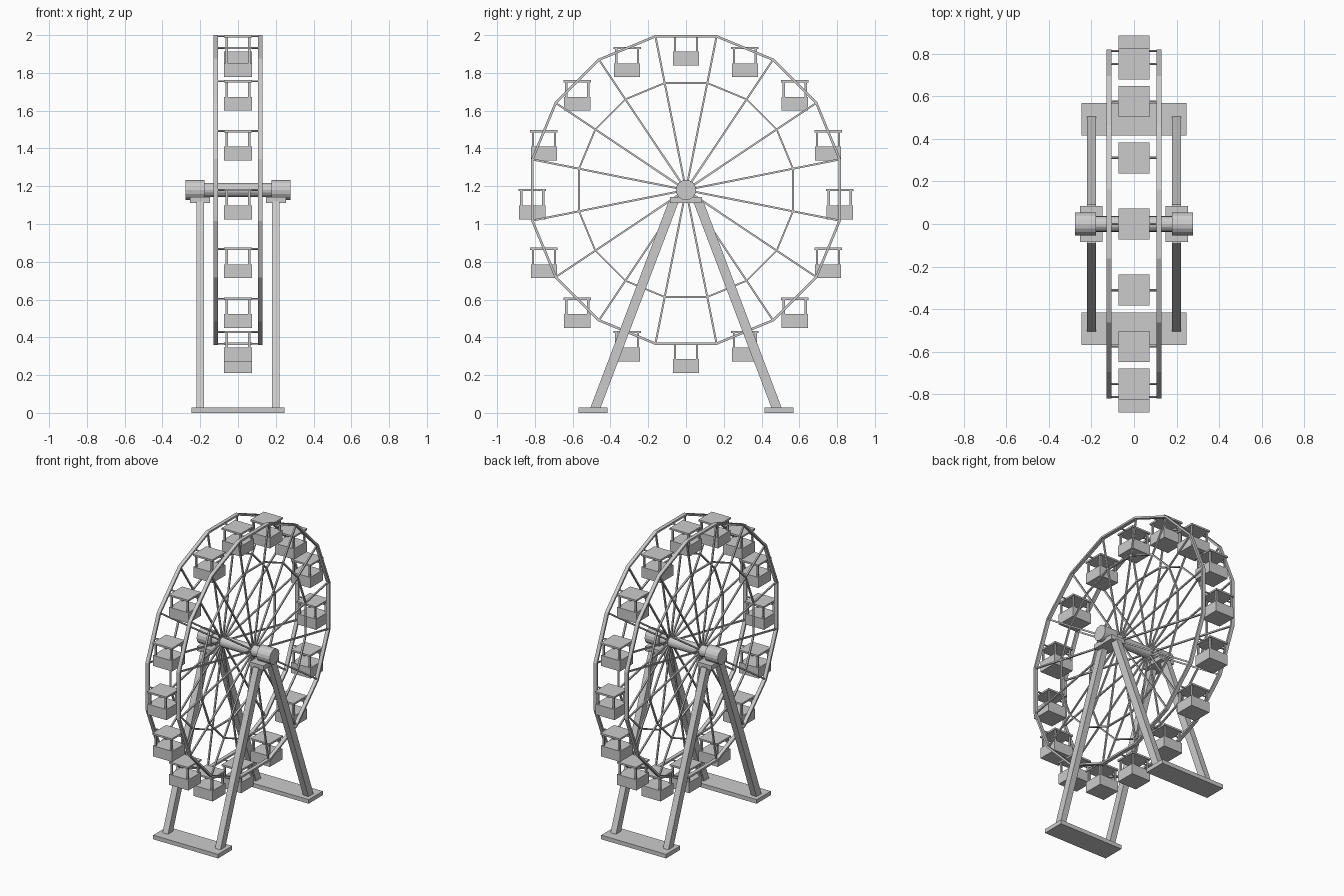
import bpy, bmesh
from math import sin, cos, pi
from mathutils import Vector, Matrix

if "Cube" in bpy.data.objects:
    bpy.data.objects.remove(bpy.data.objects["Cube"])

N = 16                        # sides of the wheel
HUB = Vector((0, 0, 1.18))    # wheel centre
APO = 0.814                   # rim mid-edge radius, where the cabins hang


def finish(name, bm):
    bmesh.ops.recalc_face_normals(bm, faces=bm.faces)
    mesh = bpy.data.meshes.new(name)
    bm.to_mesh(mesh)
    bm.free()
    ob = bpy.data.objects.new(name, mesh)
    bpy.context.collection.objects.link(ob)
    return ob


def box(bm, lo, hi):
    lo, hi = Vector(lo), Vector(hi)
    m = Matrix.Translation((lo + hi) / 2) @ Matrix.Diagonal((*(hi - lo), 1))
    bmesh.ops.create_cube(bm, size=1, matrix=m)


def cyl_x(bm, x0, x1, r, sides, centre):
    m = Matrix.Translation(centre + Vector(((x0 + x1) / 2, 0, 0))) @ Matrix.Rotation(pi / 2, 4, 'Y')
    bmesh.ops.create_cone(bm, cap_ends=True, segments=sides, radius1=r, radius2=r,
                          depth=x1 - x0, matrix=m)


def radial(angle, r, x=0):
    return HUB + Vector((x, r * sin(angle), r * cos(angle)))


def ring(bm, x, half, r0, r1):
    # Mitred polygon hoop with a rectangular section
    section = [(x - half, r0), (x + half, r0), (x + half, r1), (x - half, r1)]
    loops = [[bm.verts.new(radial((k + 0.5) * 2 * pi / N, r, px)) for px, r in section]
             for k in range(N)]
    for k in range(N):
        a, b = loops[k], loops[(k + 1) % N]
        for j in range(4):
            bm.faces.new((a[j], a[(j + 1) % 4], b[(j + 1) % 4], b[j]))


# Outer rims, inner rings and spokes on both sides of the wheel
rims, inner, spokes = bmesh.new(), bmesh.new(), bmesh.new()
for x in (-0.118, 0.118):
    ring(rims, x, 0.0125, 0.823, 0.836)
    ring(inner, x, 0.006, 0.573, 0.582)
    for k in range(N):
        a = (k + 0.5) * 2 * pi / N
        m = (Matrix.Translation(radial(a, 0.425, x)) @ Matrix.Rotation(-a, 4, 'X')
             @ Matrix.Diagonal((0.010, 0.010, 0.80, 1)))
        bmesh.ops.create_cube(spokes, size=1, matrix=m)
finish("outer_rims", rims)
finish("inner_rings", inner)
finish("spokes", spokes)

# Cross rods with upright cabins hanging from them
rods, roofs, posts, tubs = (bmesh.new() for _ in range(4))
for k in range(N):
    p = radial(k * 2 * pi / N, APO)
    cyl_x(rods, -0.12, 0.12, 0.005, 8, p)
    box(roofs, p + Vector((-0.073, -0.073, -0.006)), p + Vector((0.073, 0.073, 0.006)))
    box(tubs, p + Vector((-0.073, -0.069, -0.155)), p + Vector((0.073, 0.069, -0.082)))
    for sx in (-1, 1):
        for sy in (-1, 1):
            c = p + Vector((sx * 0.06, sy * 0.058, 0))
            box(posts, c + Vector((-0.006, -0.006, -0.085)), c + Vector((0.006, 0.006, 0)))
finish("cross_rods", rods)
finish("cabin_roofs", roofs)
finish("cabin_posts", posts)
finish("cabin_tubs", tubs)

# Axle with bearing caps
bm = bmesh.new()
cyl_x(bm, -0.2, 0.2, 0.037, 16, HUB)
finish("axle", bm)
bm = bmesh.new()
for s in (-1, 1):
    cyl_x(bm, s * 0.228 - 0.05, s * 0.228 + 0.05, 0.053, 16, HUB)
finish("bearing_caps", bm)

# Bearing plates, slanted legs and feet
plates, legs, feet = bmesh.new(), bmesh.new(), bmesh.new()
for sx in (-1, 1):
    box(plates, (sx * 0.2 - 0.053, -0.085, 1.11), (sx * 0.2 + 0.053, 0.085, 1.142))
    for sy in (-1, 1):
        v = bmesh.ops.create_cube(legs, size=1)["verts"]
        for q in v:
            top = q.co.z > 0
            q.co = (sx * 0.2 + q.co.x * 0.042,
                    sy * (0.065 if top else 0.482) + q.co.y * 0.054,
                    1.12 if top else 0.02)
for sy in (-1, 1):
    box(feet, (-0.247, sy * 0.493 - 0.077, 0), (0.247, sy * 0.493 + 0.077, 0.028))
finish("bearing_plates", plates)
finish("support_legs", legs)
finish("feet", feet)
